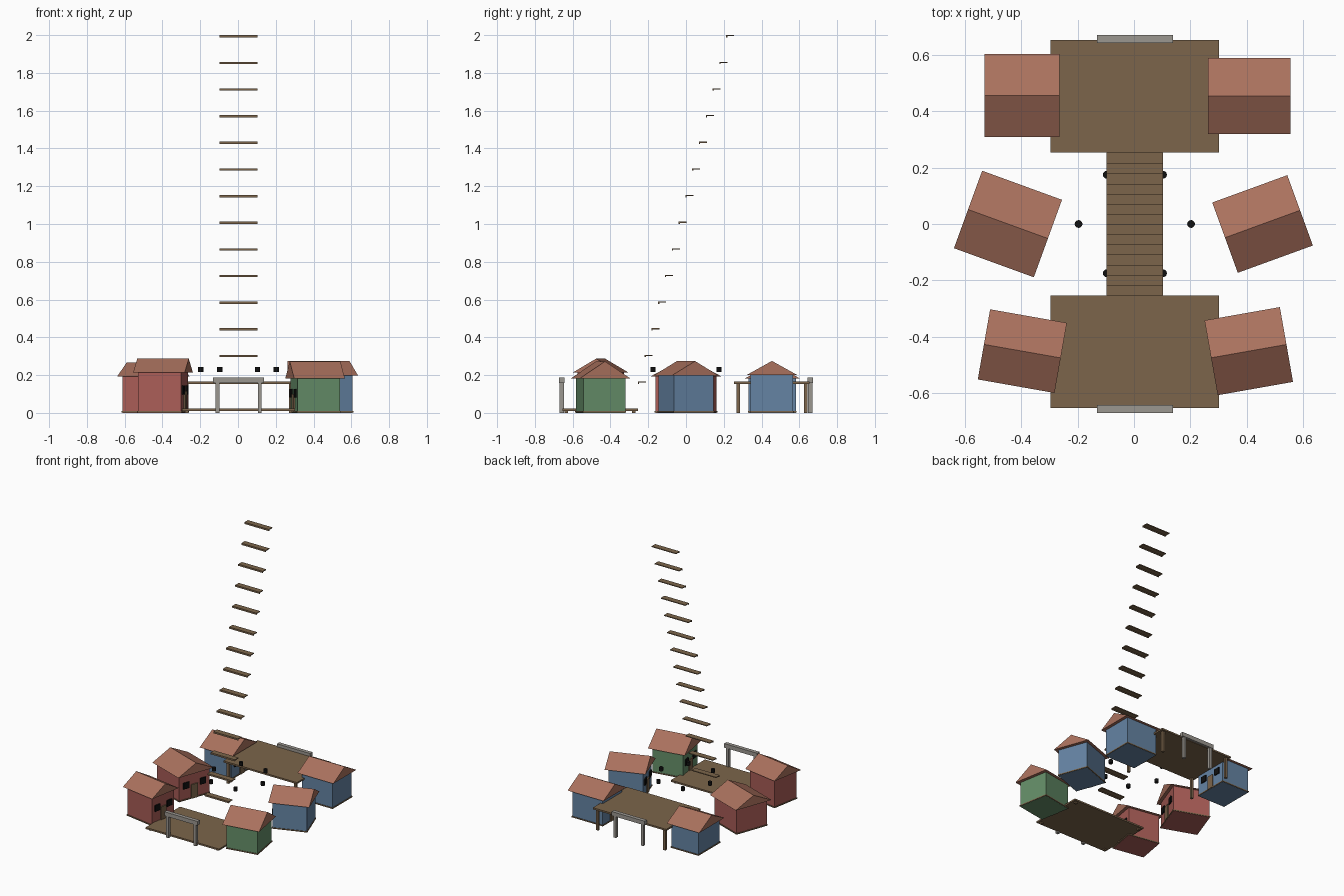
import bpy, bmesh
from math import radians
from mathutils import Matrix, Vector

if "Cube" in bpy.data.objects:
    bpy.data.objects.remove(bpy.data.objects["Cube"])

OX = 0.003  # symmetry axis of the layout


def material(name, rgb):
    m = bpy.data.materials.new(name)
    m.diffuse_color = (*rgb, 1)
    m.use_nodes = True
    m.node_tree.nodes["Principled BSDF"].inputs["Base Color"].default_value = m.diffuse_color
    return m


WOOD = material("wood", (0.20, 0.13, 0.07))
ROOF = material("roof_tile", (0.40, 0.165, 0.11))
BLUE = material("blue_wall", (0.13, 0.23, 0.37))
RED = material("red_wall", (0.40, 0.11, 0.095))
GREEN = material("green_wall", (0.13, 0.27, 0.14))
STONE = material("stone", (0.33, 0.31, 0.28))
BLACK = material("black", (0.005, 0.005, 0.005))


def finish(name, bm, mat, matrix=None):
    bmesh.ops.recalc_face_normals(bm, faces=bm.faces)
    me = bpy.data.meshes.new(name)
    bm.to_mesh(me)
    bm.free()
    me.materials.append(mat)
    ob = bpy.data.objects.new(name, me)
    if matrix is not None:
        ob.matrix_world = matrix
    bpy.context.collection.objects.link(ob)
    return ob


def box(name, lo, hi, mat, matrix=None):
    lo, hi = Vector(lo), Vector(hi)
    bm = bmesh.new()
    bmesh.ops.create_cube(bm, size=1)
    for v in bm.verts:
        v.co = Vector(((lo[i] + hi[i]) / 2 + v.co[i] * (hi[i] - lo[i]) for i in range(3)))
    return finish(name, bm, mat, matrix)


def gable(name, w, d, z0, z1, mat, matrix):
    # triangular profile extruded along the local x axis
    bm = bmesh.new()
    prof = [(-d / 2, z0), (d / 2, z0), (0, z1)]
    a = bm.faces.new([bm.verts.new((-w / 2, y, z)) for y, z in prof])
    ext = bmesh.ops.extrude_face_region(bm, geom=[a], use_keep_orig=True)
    bmesh.ops.translate(bm, vec=(w, 0, 0),
                        verts=[v for v in ext["geom"] if isinstance(v, bmesh.types.BMVert)])
    return finish(name, bm, mat, matrix)


def house(name, x, y, rot, rw, rd, h, peak, mat):
    m = Matrix.Translation((x, y, 0)) @ Matrix.Rotation(radians(rot), 4, 'Z')
    w, d = (rw - 0.045) / 2, (rd - 0.045) / 2
    box(name + "_walls", (-w, -d, 0), (w, d, h), mat, m)
    box(name + "_base_trim", (-w - .004, -d - .004, .001), (w + .004, d + .004, .009), WOOD, m)
    gable(name + "_roof", rw, rd, h, peak, ROOF, m)
    # door and two windows on the side facing the yard
    s = 1 if x < 0 else -1
    x0, x1 = sorted((s * (w - .005), s * (w + .008)))
    box(name + "_door", (x0, -.026, .002), (x1, .026, h * .55), WOOD, m)
    for side in (-1, 1):
        c = side * d * .55
        box(name + "_window", (x0, c - .023, h * .57 - .023),
            (x1, c + .023, h * .57 + .023), BLACK, m)


# Houses: centre, rotation, roof width and depth, eave and ridge heights
house("front_left_house", -.397, -.452, -10, .277, .253, .213, .287, RED)
house("front_right_house", .408, -.452, 10, .272, .27, .183, .273, GREEN)
house("middle_left_house", -.448, 0, -20, .302, .293, .192, .266, RED)
house("middle_right_house", .457, 0, 20, .284, .266, .197, .274, BLUE)
house("back_left_house", -.398, .457, 0, .266, .295, .182, .258, BLUE)
house("back_right_house", .409, .455, 0, .293, .27, .2, .275, BLUE)

# Low and raised decks with corner posts, and a stone gate at each outer edge
for name, s, z in (("front", -1, .022), ("back", 1, .166)):
    y0, y1 = sorted((s * .255, s * .655))
    box(name + "_deck", (OX - .3, y0, z - .012), (OX + .3, y1, z), WOOD)
    for px in (-.275, .275):
        for py in (y0 + .022, y1 - .022):
            box(name + "_deck_post", (OX + px - .009, py - .009, 0),
                (OX + px + .009, py + .009, z - .01), WOOD)
    gy = s * .658
    for px in (-.112, .112):
        box(name + "_gate_post", (OX + px - .01, gy - .011, 0),
            (OX + px + .01, gy + .011, .16), STONE)
    box(name + "_gate_beam", (OX - .135, gy - .014, .158),
        (OX + .135, gy + .014, .188), STONE)

# Floating stair: thin treads with a deeper front lip
N = 14
for i in range(N):
    t = i / (N - 1)
    y, z = -.234 + .468 * t, .166 + 1.834 * t
    box("stair_tread", (OX - .1, y - .021, z - .006), (OX + .1, y + .021, z), WOOD)
    box("stair_lip", (OX - .1, y - .021, z - .012), (OX + .1, y - .015, z - .006), WOOD)

# Hanging lanterns around the yard
for x, y in ((-.2, 0), (.2, 0), (-.1, .175), (.1, .175), (-.1, -.175), (.1, -.175)):
    bm = bmesh.new()
    bmesh.ops.create_cone(bm, cap_ends=True, segments=12, radius1=.014, radius2=.014, depth=.026)
    finish("lantern", bm, BLACK, Matrix.Translation((OX + x, y, .23)))
